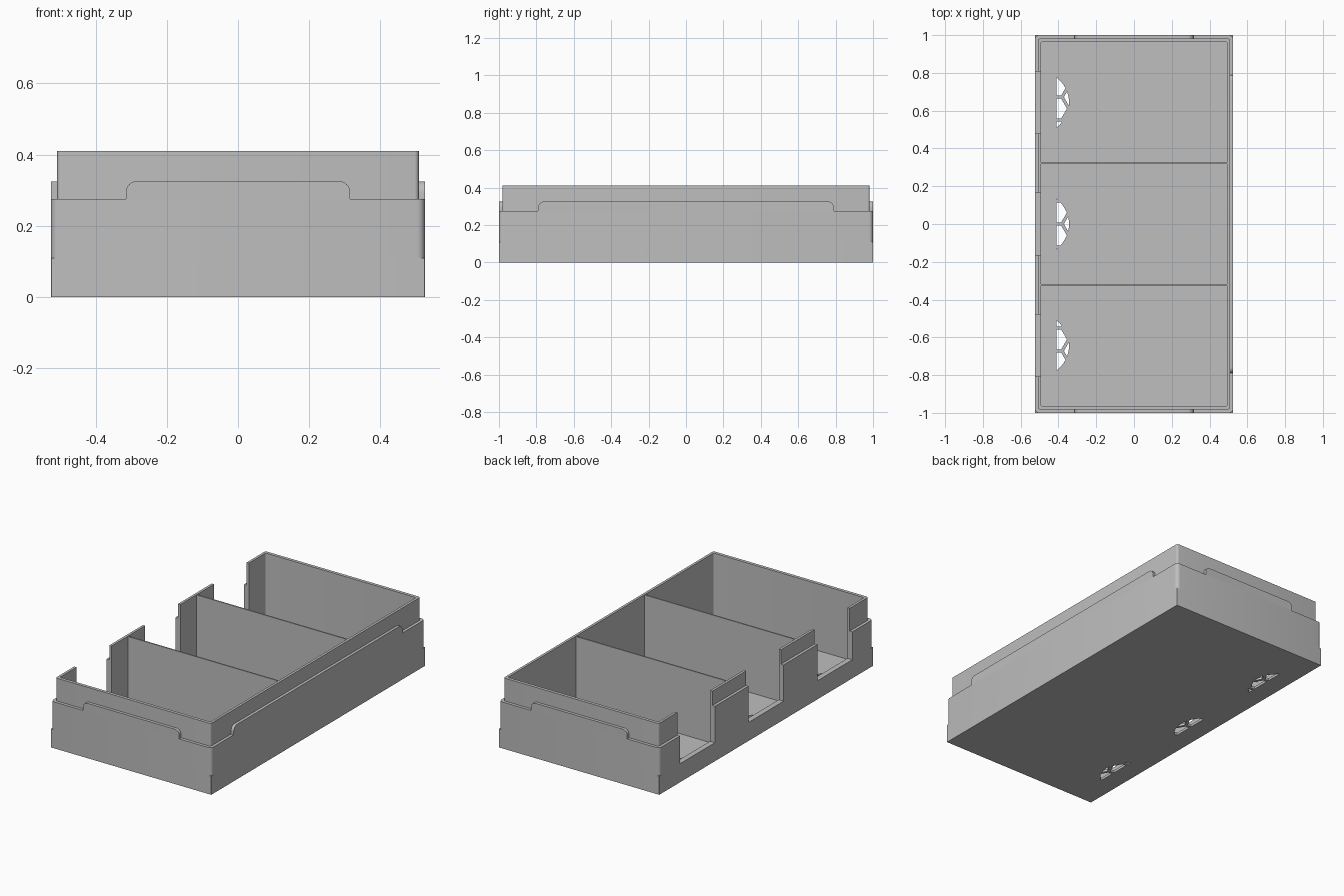
import bpy, bmesh, math
from mathutils import Matrix

if "Cube" in bpy.data.objects:
    bpy.data.objects.remove(bpy.data.objects["Cube"], do_unlink=True)

# Material
grey = bpy.data.materials.new("plain grey")
grey.use_nodes = True
colour = (0.52, 0.52, 0.52, 1)
grey.diffuse_color = colour
grey.node_tree.nodes["Principled BSDF"].inputs["Base Color"].default_value = colour

FLOOR, LEDGE, SHOULDER, LIP, RIM = 0.015, 0.11, 0.275, 0.325, 0.41
INNER_X, INNER_Y = 0.493, 0.963
BAY = 0.643


def make(name, bm):
    bmesh.ops.recalc_face_normals(bm, faces=bm.faces)
    mesh = bpy.data.meshes.new(name)
    bm.to_mesh(mesh)
    bm.free()
    mesh.materials.append(grey)
    obj = bpy.data.objects.new(name, mesh)
    bpy.context.collection.objects.link(obj)
    return obj


def loft(bm, loops):
    """Join equal-length loops of points in order and cap both ends."""
    rings = [[bm.verts.new(p) for p in loop] for loop in loops]
    for a, b in zip(rings, rings[1:]):
        for i in range(len(a)):
            j = (i + 1) % len(a)
            bm.faces.new((a[i], a[j], b[j], b[i]))
    bm.faces.new(rings[0])
    bm.faces.new(rings[-1])


def prism(bm, points, z0, z1):
    loft(bm, [[(x, y, z) for x, y in points] for z in (z0, z1)])


def rounded_rect(hx, hy, r, z, steps=5):
    points = []
    for corner, (sx, sy) in enumerate(((1, 1), (-1, 1), (-1, -1), (1, -1))):
        for i in range(steps + 1):
            a = math.pi / 2 * (corner + i / steps)
            points.append((sx * (hx - r) + r * math.cos(a),
                           sy * (hy - r) + r * math.sin(a), z))
    return points


def box(bm, x0, x1, y0, y1, z0, z1):
    prism(bm, [(x0, y0), (x1, y0), (x1, y1), (x0, y1)], z0, z1)


def boolean(obj, cutter, operation):
    mod = obj.modifiers.new("cut", 'BOOLEAN')
    mod.object, mod.operation, mod.solver = cutter, operation, 'EXACT'
    bpy.context.view_layer.objects.active = obj
    bpy.ops.object.modifier_apply(modifier=mod.name)


# Tray shell: square foot, rounded wall, stepped-in rim, hollow inside
bm = bmesh.new()
loft(bm, [rounded_rect(*s) for s in (
    (0.525, 1, 0.001, 0), (0.525, 1, 0.001, LEDGE),
    (0.525, 1, 0.022, LEDGE), (0.525, 1, 0.022, SHOULDER),
    (0.508, 0.982, 0.012, SHOULDER), (0.508, 0.982, 0.012, RIM),
    (INNER_X, INNER_Y, 0.006, RIM), (INNER_X, INNER_Y, 0.006, FLOOR))])
tray = make("tray_shell", bm)

# Raised lips along each side, with rounded upper corners
def lip(name, half, reach, depth, angle):
    r = 0.03
    outline = [(-half, SHOULDER), (half, SHOULDER)]
    for side in (0, 1):
        for i in range(7):
            a = math.pi / 2 * (side + i / 6)
            outline.append(((1 - 2 * side) * (half - r) + r * math.cos(a),
                            LIP - r + r * math.sin(a)))
    bm = bmesh.new()
    loft(bm, [[(u, -d, z) for u, z in outline] for d in (reach - depth, reach)])
    bm.transform(Matrix.Rotation(angle, 4, 'Z'))
    return make(name, bm)


lip("front_lip", 0.315, 1, 0.02, 0)
lip("back_lip", 0.315, 1, 0.02, math.pi)
lip("left_lip", 0.79, 0.525, 0.019, math.pi / 2)
notched_lip = lip("right_lip", 0.79, 0.525, 0.019, -math.pi / 2)

# Access notches through the right wall, one per compartment
bm = bmesh.new()
for y in (-BAY, 0, BAY):
    box(bm, -0.6, -0.45, y - 0.164, y + 0.164, LEDGE, 0.5)
notches = make("notch_cutter", bm)
boolean(tray, notches, 'DIFFERENCE')
boolean(notched_lip, notches, 'DIFFERENCE')

# Honeycomb vents: hexagon cells trimmed to a circular segment per bay
PITCH, RADIUS = 0.122, 0.061
cells, segments = bmesh.new(), bmesh.new()
for bay_y, cell_y in ((BAY, 0.611), (0, PITCH / 2), (-BAY, -0.611)):
    for column in (0, 1):
        cx = -0.416 + column * PITCH * 0.866
        for k in range(-2, 3):
            cy = cell_y + (k + column / 2) * PITCH
            prism(cells, [(cx + RADIUS * math.cos(i * math.pi / 3),
                           cy + RADIUS * math.sin(i * math.pi / 3))
                          for i in range(6)], -0.05, 0.05)
    arc = math.acos(0.1 / 0.166)
    prism(segments, [(-0.51 + 0.166 * math.cos(arc * t / 8),
                      bay_y + 0.166 * math.sin(arc * t / 8))
                     for t in range(-8, 9)], -0.04, 0.04)
vents = make("vent_cutter", cells)
trim = make("vent_trim", segments)
boolean(vents, trim, 'INTERSECT')
boolean(tray, vents, 'DIFFERENCE')
for helper in (notches, vents, trim):
    bpy.data.objects.remove(helper, do_unlink=True)

# Two thin dividers between compartments
for name, y in (("front_divider", -0.322), ("back_divider", 0.322)):
    bm = bmesh.new()
    box(bm, -INNER_X - 0.004, INNER_X + 0.004, y - 0.004, y + 0.004,
        FLOOR - 0.003, RIM - 0.002)
    make(name, bm)

# Smooth the rounded corners, keep edges crisp
bpy.ops.object.select_all(action='DESELECT')
for obj in bpy.context.collection.objects:
    if obj.type == 'MESH' and grey.name in obj.data.materials:
        obj.select_set(True)
        bpy.context.view_layer.objects.active = obj
bpy.ops.object.shade_smooth_by_angle(angle=math.radians(30))
